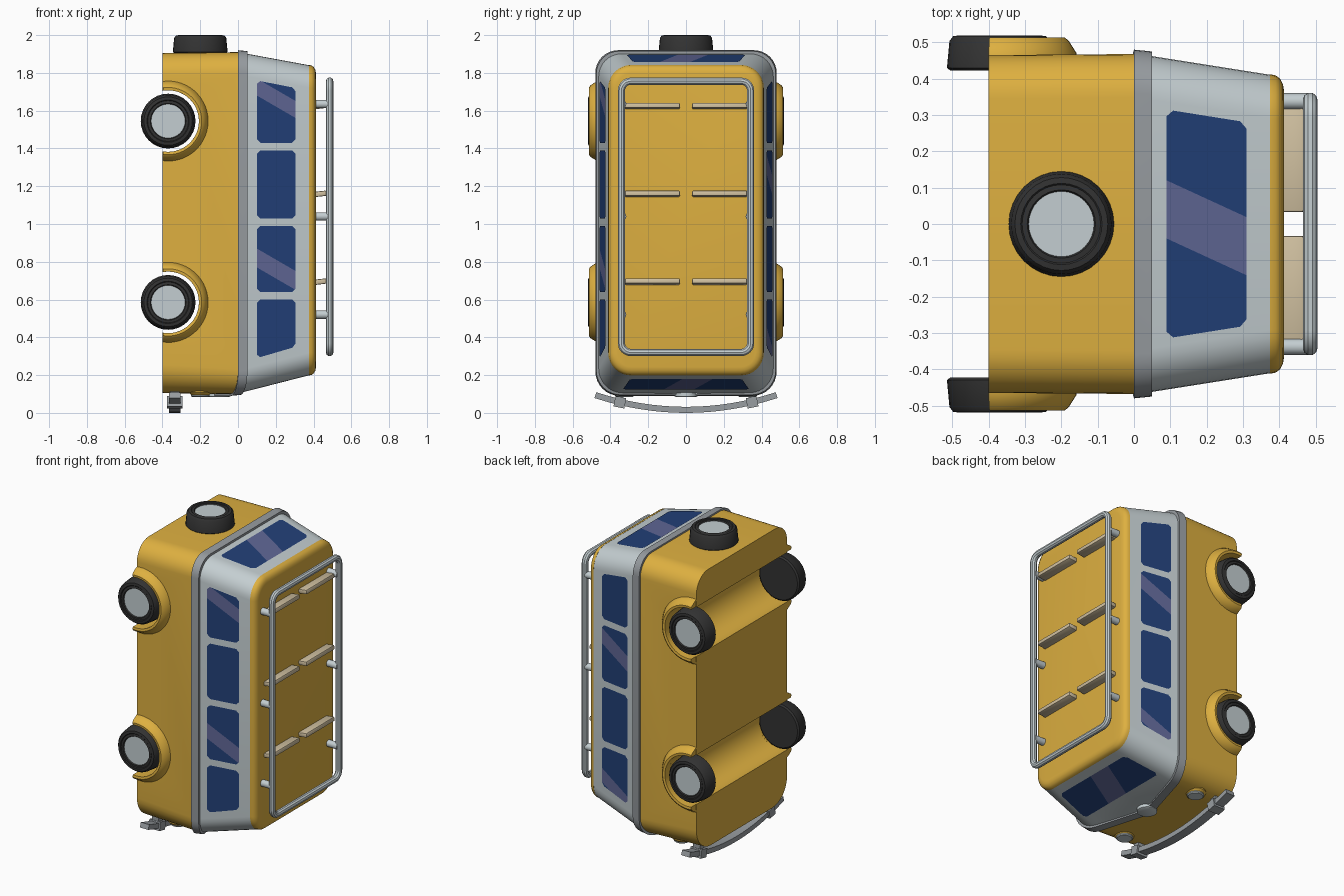
import bpy, bmesh, math
from mathutils import Vector, Matrix

if "Cube" in bpy.data.objects:
    bpy.data.objects.remove(bpy.data.objects["Cube"])


def mat(name, r, g, b):
    m = bpy.data.materials.new(name)
    lin = lambda c: ((c / 255 + 0.055) / 1.055) ** 2.4
    m.diffuse_color = (lin(r), lin(g), lin(b), 1)
    m.use_nodes = True
    m.node_tree.nodes["Principled BSDF"].inputs["Base Color"].default_value = m.diffuse_color
    return m


YELLOW = mat("yellow paint", 222, 176, 64)
WHITE = mat("pale grey paint", 196, 206, 209)
GREY = mat("mid grey trim", 152, 157, 161)
BLACK = mat("black rubber", 50, 50, 50)
BLUE = mat("blue glass", 34, 64, 120)
GLINT = mat("glass reflection", 96, 103, 150)
WOOD = mat("tan wood", 208, 192, 160)


def finish(name, bm, *mats, angle=35):
    bmesh.ops.recalc_face_normals(bm, faces=bm.faces)
    me = bpy.data.meshes.new(name)
    bm.to_mesh(me)
    bm.free()
    ob = bpy.data.objects.new(name, me)
    bpy.context.collection.objects.link(ob)
    for m in mats:
        me.materials.append(m)
    smooth(ob, angle)
    return ob


def smooth(ob, angle=35):
    bpy.ops.object.select_all(action='DESELECT')
    ob.select_set(True)
    bpy.context.view_layer.objects.active = ob
    bpy.ops.object.shade_smooth_by_angle(angle=math.radians(angle))


def ring(x, hy, z0, z1, rf, rb, dip=0.0):
    """Rounded rectangle across the van; dip pulls the nose edge into a V."""
    pts = [(-(hy - rf) + 2 * (hy - rf) * i / 16, z0) for i in range(1, 16)]
    for cy, cz, r, a0 in ((hy - rf, z0 + rf, rf, -90), (hy - rb, z1 - rb, rb, 0),
                          (rb - hy, z1 - rb, rb, 90), (rf - hy, z0 + rf, rf, 180)):
        for k in range(9):
            a = math.radians(a0 + k * 11.25)
            pts.append((cy + r * math.cos(a), cz + r * math.sin(a)))
    return [Vector((x - (dip * max(0, 1 - abs(y) / hy) if z < 0.5 else 0), y, z)) for y, z in pts]


def loft(name, rings, m, caps=True, closed=False):
    bm = bmesh.new()
    vs = [[bm.verts.new(p) for p in r] for r in rings]
    n = len(vs[0])
    pairs = list(zip(vs, vs[1:])) + ([(vs[-1], vs[0])] if closed else [])
    for a, b in pairs:
        for i in range(n):
            j = (i + 1) % n
            bm.faces.new((a[i], a[j], b[j], b[i]))
    if caps:
        bm.faces.new(vs[0])
        bm.faces.new(vs[-1])
    return finish(name, bm, m)


def lathe(name, profile, mats, place, seg=32, zones=()):
    """Spin (radius, height) points about local z; zones gives a material per band."""
    bm = bmesh.new()
    rows = []
    for r, h in profile:
        if r == 0:
            rows.append([bm.verts.new((0, 0, h))] * seg)
        else:
            rows.append([bm.verts.new((r * math.cos(2 * math.pi * i / seg),
                                       r * math.sin(2 * math.pi * i / seg), h)) for i in range(seg)])
    for k, (a, b) in enumerate(zip(rows, rows[1:])):
        for i in range(seg):
            j = (i + 1) % seg
            f = bm.faces.new(list(dict.fromkeys((a[i], a[j], b[j], b[i]))))
            f.material_index = zones[k] if zones else 0
    bm.transform(place)
    return finish(name, bm, *mats)


def box(name, centre, size, m, rot=None, bevel=0.0):
    bm = bmesh.new()
    bmesh.ops.create_cube(bm, size=1, matrix=Matrix.Diagonal((*size, 1)))
    if bevel:
        bmesh.ops.bevel(bm, geom=bm.edges[:], offset=bevel, segments=2, affect='EDGES', profile=0.5)
    bm.transform(Matrix.Translation(centre) @ (rot or Matrix()))
    return finish(name, bm, m)


def turned(x, y, z, axis):
    return Matrix.Translation((x, y, z)) @ Vector((0, 0, 1)).rotation_difference(Vector(axis)).to_matrix().to_4x4()


# Lower body with wheel tunnels cut across it
V = 0.14
WHEEL_X, WHEEL_Z = -0.37, (0.585, 1.545)
body = loft("lower_body", [ring(-0.4, 0.465, 0.105, 1.905, 0.15, 0.12),
                           ring(0.02, 0.468, 0.1, 1.91, 0.13, 0.12, V)], YELLOW)
for z in WHEEL_Z:
    cut = lathe("tunnel_cutter", [(0, -0.6), (0.163, -0.6), (0.163, 0.6), (0, 0.6)], [YELLOW],
                turned(WHEEL_X, 0, z, (0, 1, 0)), 48)
    cut.hide_render = True
    mod = body.modifiers.new("tunnel", 'BOOLEAN')
    mod.operation, mod.object = 'DIFFERENCE', cut
    bpy.context.view_layer.objects.active = body
    bpy.ops.object.modifier_apply(modifier=mod.name)
    bpy.data.objects.remove(cut)
smooth(body)

# Belt trim, cabin and roof
loft("belt_trim", [ring(0, 0.46, 0.11, 1.9, 0.12, 0.11, V), ring(0, 0.48, 0.09, 1.92, 0.13, 0.12, V),
                   ring(0.05, 0.475, 0.095, 1.915, 0.13, 0.12, V),
                   ring(0.05, 0.455, 0.12, 1.89, 0.12, 0.11, V)], GREY, caps=False, closed=True)
loft("cabin", [ring(0.02, 0.467, 0.1, 1.906, 0.125, 0.12, V), ring(0.06, 0.4605, 0.118, 1.899, 0.12, 0.12),
               ring(0.38, 0.41, 0.2, 1.84, 0.12, 0.12)], WHITE)
loft("roof", [ring(x, 0.412 - d, 0.198 + d, 1.842 - d, 0.122 - d, 0.122 - d) for x, d in
              ((0.375, 0), (0.39, 0.003), (0.402, 0.012), (0.41, 0.027), (0.413, 0.045))], YELLOW)


# Window panes, drawn in (along, x), split by a slanted reflection, then laid on the wall
def window(name, low, high, x0, x1, wall, glint=None, slope=0.0):
    bm = bmesh.new()
    c = [Vector((low[0], x0, 0)), Vector((high[0], x0, 0)), Vector((high[1], x1, 0)), Vector((low[1], x1, 0))]
    pts = []
    for i, p in enumerate(c):
        for q in (c[i - 1], c[(i + 1) % 4]):
            pts.append(p + (q - p).normalized() * 0.018)
    bm.faces.new([bm.verts.new(p) for p in pts])
    if glint:
        for a in glint:
            bmesh.ops.bisect_plane(bm, geom=bm.verts[:] + bm.edges[:] + bm.faces[:],
                                   plane_co=(a, x0, 0), plane_no=(1, -slope, 0))
        for f in bm.faces:
            m = f.calc_center_median()
            f.material_index = int(min(glint) < m.x - slope * (m.y - x0) < max(glint))
    for v in bm.verts:
        v.co = wall(v.co.x, v.co.y)
    bm.normal_update()
    out = wall(0, 0.2) - Vector((0.2, 0, 1.0))
    for f in bm.faces:
        if f.normal.dot(out) < 0:
            f.normal_flip()
    me = bpy.data.meshes.new(name)
    bm.to_mesh(me)
    bm.free()
    me.materials.append(BLUE)
    me.materials.append(GLINT)
    bpy.context.collection.objects.link(bpy.data.objects.new(name, me))


GAP = 0.004
PANES = [((0.29, 0.35), (0.6, 0.6)), ((0.64, 0.64), (0.99, 0.99)),
         ((1.03, 1.03), (1.39, 1.39)), ((1.43, 1.43), (1.76, 1.72))]
for s, glints in ((-1, {1: (0.77, 0.87), 3: (1.68, 1.77)}), (1, {0: (0.25, 0.34), 2: (1.15, 1.25)})):
    side = lambda a, x, s=s: Vector((x, s * (0.47 - 0.1578 * x + GAP), a))
    for i, (lo, hi) in enumerate(PANES):
        window("side_window", lo, hi, 0.1, 0.305, side, glints.get(i), 0.58 * s)
window("rear_window", (-0.315, -0.28), (0.315, 0.28), 0.09, 0.31,
       lambda a, x: Vector((x, a, 1.91 - 0.184 * x + GAP)), (-0.04, 0.12), -0.46)
window("windshield", (-0.335, -0.295), (0.335, 0.295), 0.095, 0.32,
       lambda a, x: Vector((x, a, 0.118 + 0.2563 * (x - 0.06) - GAP)), (-0.12, 0.04), 0.46)

# Wheels, spare and flared arches
TYRE = [(0, 0), (0.135, 0), (0.145, 0.008), (0.138, 0.082), (0.128, 0.095), (0.112, 0.097),
        (0.108, 0.093), (0.094, 0.095), (0.09, 0.088), (0, 0.088)]
ZONES = [0] * 8 + [1]
lathe("spare_wheel", TYRE, [BLACK, WHITE], turned(-0.2, 0, 1.903, (0, 0, 1)), 32, ZONES)
for s in (-1, 1):
    for z in WHEEL_Z:
        lathe("wheel", TYRE, [BLACK, WHITE], turned(WHEEL_X, 0.422 * s, z, (0, s, 0)), 32, ZONES)
        arc = []
        for k in range(29):
            a = math.radians(-99 + 198 * k / 28)
            arc.append([Vector((max(-0.4, WHEEL_X + r * math.cos(a)), s * y, z + r * math.sin(a))) for r, y in
                        ((0.163, 0.44), (0.163, 0.512), (0.178, 0.514), (0.19, 0.505), (0.212, 0.47), (0.212, 0.44))])
        loft("wheel_arch", arc, YELLOW)

# Headlights and round nose plate
for y in (-0.325, 0.325):
    lathe("headlight_rim", [(0, -0.08), (0.062, -0.08), (0.062, 0), (0.05, 0.012), (0, 0.012)], [YELLOW],
          turned(-0.2, y, 0.108, (0, 0, -1)), 24)
    lathe("headlight_lens", [(0, 0), (0.05, 0), (0.05, 0.018), (0.044, 0.023), (0, 0.023)], [WHITE],
          turned(-0.2, y, 0.108, (0, 0, -1)), 24)
lathe("nose_plate", [(0, 0), (0.06, 0), (0.06, 0.022), (0.055, 0.025), (0, 0.025)], [WHITE],
      turned(-0.1, 0, 0.11, (0, 0, -1)), 24)

# Curved bumper with two brackets
rows = []
for k in range(17):
    y = -0.48 + 0.06 * k
    z = 0.016 + 0.078 * (y / 0.48) ** 2
    n = Vector((0, -0.156 * y / 0.2304, 1)).normalized() * 0.016
    c = Vector((0, y, z))
    rows.append([c + n * t + Vector((x, 0, 0)) for x, t in ((-0.365, -1), (-0.305, -1), (-0.305, 1), (-0.365, 1))])
loft("bumper", rows, GREY)
for s in (-1, 1):
    box("bumper_bracket", (-0.335, 0.35 * s, 0.056), (0.08, 0.058, 0.055), GREY, Matrix.Rotation(0.2 * s, 4, 'X'))
    box("bumper_mount", (-0.335, 0.35 * s, 0.1), (0.05, 0.04, 0.07), GREY)

# Roof rack: rail, legs and slats
cu = bpy.data.curves.new("rack_rail", 'CURVE')
cu.dimensions, cu.bevel_depth, cu.bevel_resolution = '3D', 0.02, 3
path = ring(0.485, 0.342, 0.32, 1.756, 0.05, 0.05)
sp = cu.splines.new('POLY')
sp.points.add(len(path) - 1)
for p, q in zip(sp.points, path):
    p.co = (*q, 1)
sp.use_cyclic_u = True
cu.materials.append(WHITE)
rail = bpy.data.objects.new("rack_rail", cu)
bpy.context.collection.objects.link(rail)
bpy.ops.object.select_all(action='DESELECT')
rail.select_set(True)
bpy.context.view_layer.objects.active = rail
bpy.ops.object.convert(target='MESH')
smooth(rail)
for s in (-1, 1):
    for z in (0.52, 1.04, 1.635):
        lathe("rack_leg", [(0, 0), (0.022, 0), (0.022, 0.085), (0, 0.085)], [WHITE],
              turned(0.4, 0.338 * s, z, (1, 0, 0)), 16)
    for z in (0.695, 1.16, 1.625):
        box("rack_slat", (0.438, 0.178 * s, z), (0.062, 0.29, 0.028), WOOD,
            Matrix.Rotation(-0.12, 4, 'Y'), 0.006)
